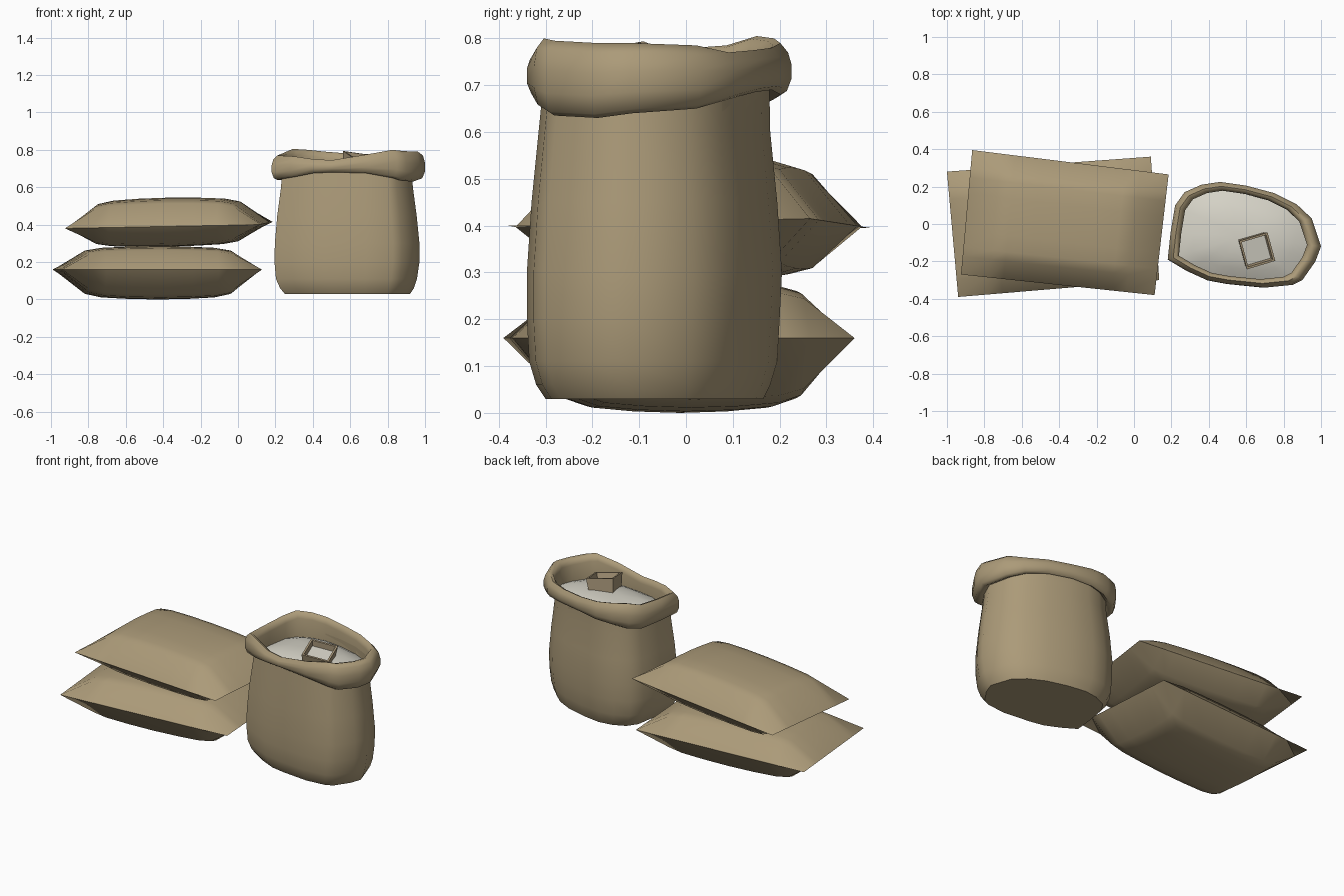
import bpy, bmesh, math
from mathutils import Matrix, Vector

if "Cube" in bpy.data.objects:
    bpy.data.objects.remove(bpy.data.objects["Cube"])


def material(name, rgb):
    m = bpy.data.materials.new(name)
    m.diffuse_color = (*rgb, 1)
    m.use_nodes = True
    m.node_tree.nodes["Principled BSDF"].inputs["Base Color"].default_value = m.diffuse_color
    return m


BURLAP = material("burlap", (0.41, 0.325, 0.19))
GRAIN = material("pale_grain", (0.67, 0.65, 0.57))
WOOD = material("light_wood", (0.40, 0.315, 0.195))


def finish(name, bm, mats, angle):
    bmesh.ops.recalc_face_normals(bm, faces=bm.faces)
    me = bpy.data.meshes.new(name)
    bm.to_mesh(me)
    bm.free()
    ob = bpy.data.objects.new(name, me)
    bpy.context.collection.objects.link(ob)
    for m in mats:
        me.materials.append(m)
    bpy.ops.object.select_all(action='DESELECT')
    ob.select_set(True)
    bpy.context.view_layer.objects.active = ob
    bpy.ops.object.shade_smooth_by_angle(angle=math.radians(angle))
    return ob


def loft(bm, rings, cap_start=False, cap_end=False):
    vs = [[bm.verts.new(p) for p in r] for r in rings]
    n = len(vs[0])
    for a, b in zip(vs, vs[1:]):
        for i in range(n):
            j = (i + 1) % n
            bm.faces.new((a[i], a[j], b[j], b[i]))
    if cap_start:
        bm.faces.new(vs[0])
    if cap_end:
        bm.faces.new(vs[-1])


# Lying sacks: two puffed sheets meeting at a sharp seam
STEPS = [(-1, 0), (-.71, .82), (-.56, .93), (-.3, .98), (0, 1),
         (.3, .98), (.56, .93), (.71, .82), (1, 0)]


def lying_sack(name, corners, up, down):
    bl, br, tr, tl = [Vector(c) for c in corners]
    bm = bmesh.new()
    for height in (up, -down):
        grid = []
        for u, hu in STEPS:
            s = (u + 1) / 2
            row = []
            for v, hv in STEPS:
                t = (v + 1) / 2
                p = bl.lerp(br, s).lerp(tl.lerp(tr, s), t)
                row.append(bm.verts.new(p + Vector((0, 0, height * hu * hv))))
            grid.append(row)
        for a, b in zip(grid, grid[1:]):
            for i in range(len(a) - 1):
                bm.faces.new((a[i], b[i], b[i + 1], a[i + 1]))
    bmesh.ops.remove_doubles(bm, verts=bm.verts, dist=1e-4)
    finish(name, bm, [BURLAP], 62)


lying_sack("lower_lying_sack", [(-.94, -.39, .16), (.135, -.30, .16),
                                (.09, .36, .16), (-1, .28, .16)], .125, .16)
lying_sack("upper_lying_sack", [(-.925, -.27, .38), (.11, -.38, .40),
                                (.185, .265, .415), (-.865, .395, .395)], .147, .115)

# Open sack outline: x, y, cuff top, cuff bottom
RIM = [(.18, -.19, .77, .64), (.195, -.05, .775, .64), (.22, .1, .785, .64),
       (.27, .17, .805, .65), (.36, .21, .80, .67), (.46, .225, .79, .68),
       (.6, .205, .78, .69), (.75, .165, .775, .685), (.87, .105, .77, .67),
       (.95, .03, .785, .65), (1, -.12, .79, .64), (.97, -.2, .79, .63),
       (.9, -.3, .795, .635), (.85, -.325, .80, .65), (.7, -.34, .775, .675),
       (.5, -.32, .745, .68), (.39, -.3, .75, .675), (.28, -.25, .765, .655)]
OUTER = (.18, 1, -.34, .225)
INNER = (.24, .925, -.295, .178)


def fit(p, box):
    """Map an outline point into a box of x and y limits."""
    x0, x1, y0, y1 = box
    return (x0 + (p[0] - OUTER[0]) / (OUTER[1] - OUTER[0]) * (x1 - x0),
            y0 + (p[1] - OUTER[2]) / (OUTER[3] - OUTER[2]) * (y1 - y0))


# Sack body
bm = bmesh.new()
body = [(.03, (.25, .92, -.30, .165)), (.06, (.225, .94, -.32, .18)),
        (.11, (.203, .957, -.335, .195)), (.2, (.195, .97, -.34, .2)),
        (.3, (.197, .97, -.34, .205)), (.45, (.21, .955, -.33, .195)),
        (.6, (.23, .935, -.315, .18)), (.7, (.237, .928, -.305, .178))]
loft(bm, [[(*fit(p, box), z) for p in RIM] for z, box in body], cap_start=True)
finish("open_sack_body", bm, [BURLAP], 50)

# Rolled cuff, with its inner wall running down to the grain
bm = bmesh.new()


def cuff_ring(f, z):
    box = [a + (b - a) * f for a, b in zip(INNER, OUTER)]
    return [(*fit(p, box), z(p[2], p[3])) for p in RIM]


loft(bm, [cuff_ring(f, z) for f, z in [
    (0, lambda t, b: .63),
    (0, lambda t, b: t - .035),
    (.2, lambda t, b: t - .006),
    (.5, lambda t, b: t),
    (.85, lambda t, b: t - .02),
    (1, lambda t, b: t * .6 + b * .4),
    (1, lambda t, b: t * .3 + b * .7),
    (.8, lambda t, b: b + .008),
    (.5, lambda t, b: b),
    (.1, lambda t, b: b + .015)]])
finish("rolled_cuff", bm, [BURLAP], 60)

# Domed grain filling
bm = bmesh.new()
cx, cy = .585, -.06
rings = []
for k, z in ((1, .655), (.8, .68), (.55, .70), (.25, .71)):
    ring = []
    for p in RIM:
        x, y = fit(p, INNER)
        ring.append((cx + (x - cx) * k, cy + (y - cy) * k, z))
    rings.append(ring)
loft(bm, rings, cap_end=True)
finish("grain", bm, [GRAIN], 60)

# Open square measuring box, tipped in the grain and part filled
bm = bmesh.new()


def square(h, z):
    return [(-h, -h, z), (h, -h, z), (h, h, z), (-h, h, z)]


loft(bm, [square(.07, -.05), square(.08, .05), square(.069, .05), square(.065, .015)],
     cap_start=True, cap_end=True)
bm.faces.ensure_lookup_table()
bm.faces[-1].material_index = 1
tilt = Matrix.Rotation(math.radians(13), 4, Vector((.6, .8, 0)))
bm.transform(Matrix.Translation((.65, -.137, .72)) @ tilt
             @ Matrix.Rotation(math.radians(16), 4, 'Z'))
finish("measuring_box", bm, [WOOD, GRAIN], 20)
